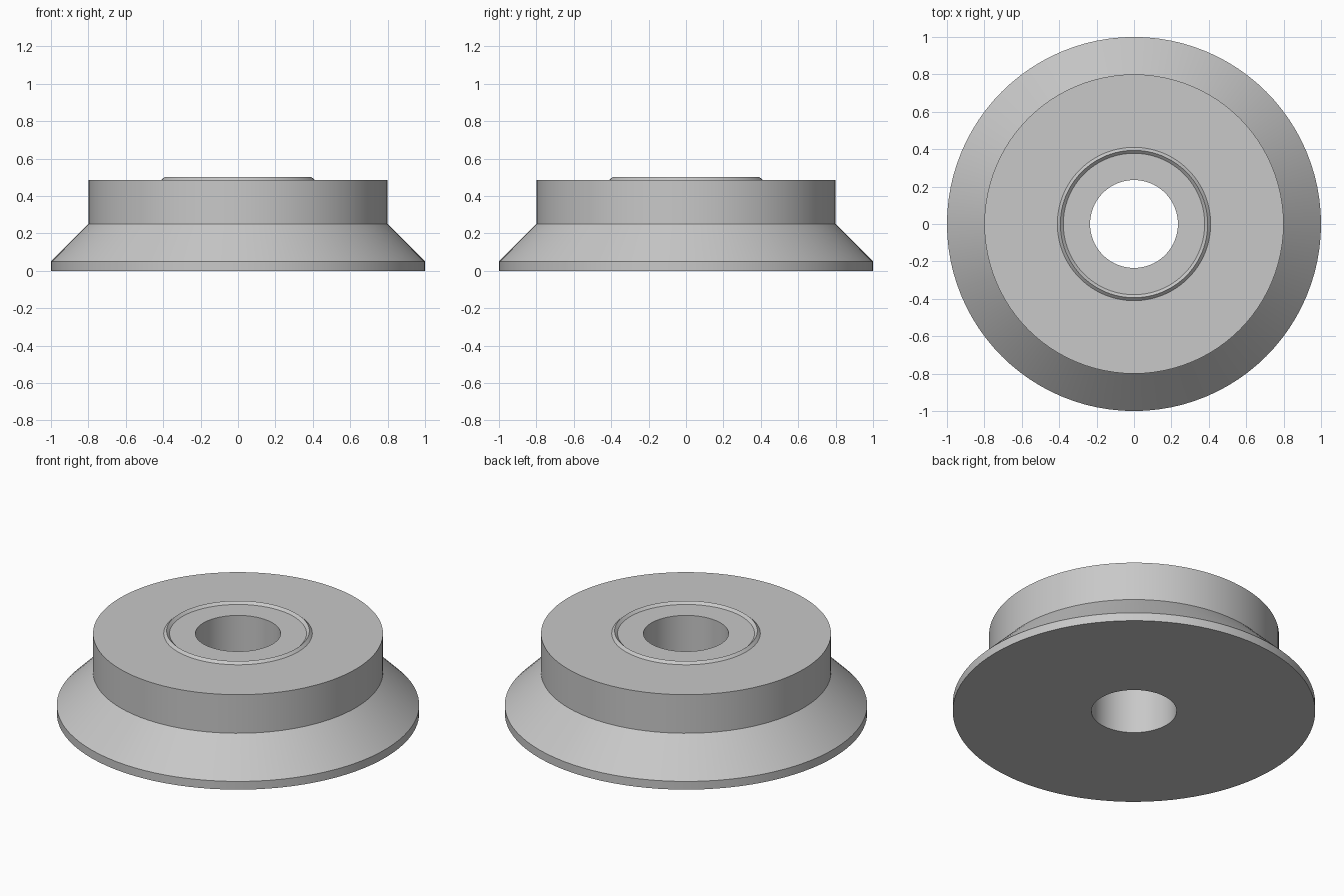
import bpy, bmesh, math
from mathutils import Matrix

cube = bpy.data.objects.get("Cube")
if cube:
    bpy.data.objects.remove(cube, do_unlink=True)

SEGMENTS = 96

# Plain grey metal
grey = bpy.data.materials.new("grey_metal")
grey.use_nodes = True
colour = (0.58, 0.58, 0.58, 1)
grey.diffuse_color = colour
grey.node_tree.nodes["Principled BSDF"].inputs["Base Color"].default_value = colour


def lathe(name, profile):
    """Revolve a closed (radius, height) profile around z."""
    bm = bmesh.new()
    rings = []
    for i in range(SEGMENTS):
        turn = Matrix.Rotation(2 * math.pi * i / SEGMENTS, 3, "Z")
        rings.append([bm.verts.new(turn @ Matrix.Identity(3).col[0] * r
                                   + Matrix.Identity(3).col[2] * z)
                      for r, z in profile])
    for i, ring in enumerate(rings):
        nxt = rings[(i + 1) % SEGMENTS]
        for j in range(len(profile)):
            k = (j + 1) % len(profile)
            bm.faces.new((ring[j], nxt[j], nxt[k], ring[k]))
    bmesh.ops.recalc_face_normals(bm, faces=bm.faces)
    mesh = bpy.data.meshes.new(name)
    bm.to_mesh(mesh)
    bm.free()
    mesh.materials.append(grey)
    obj = bpy.data.objects.new(name, mesh)
    bpy.context.collection.objects.link(obj)
    bpy.ops.object.select_all(action="DESELECT")
    obj.select_set(True)
    bpy.context.view_layer.objects.active = obj
    bpy.ops.object.shade_smooth_by_angle(angle=math.radians(25))
    return obj


# Flanged wheel: rim, cone, hub wall, raised ridge around the bore
lathe("flanged_wheel", [
    (0.235, 0), (1, 0), (1, 0.05),
    (0.8, 0.25), (0.8, 0.485),
    (0.41, 0.485), (0.394, 0.5), (0.378, 0.485),
    (0.235, 0.485),
])
